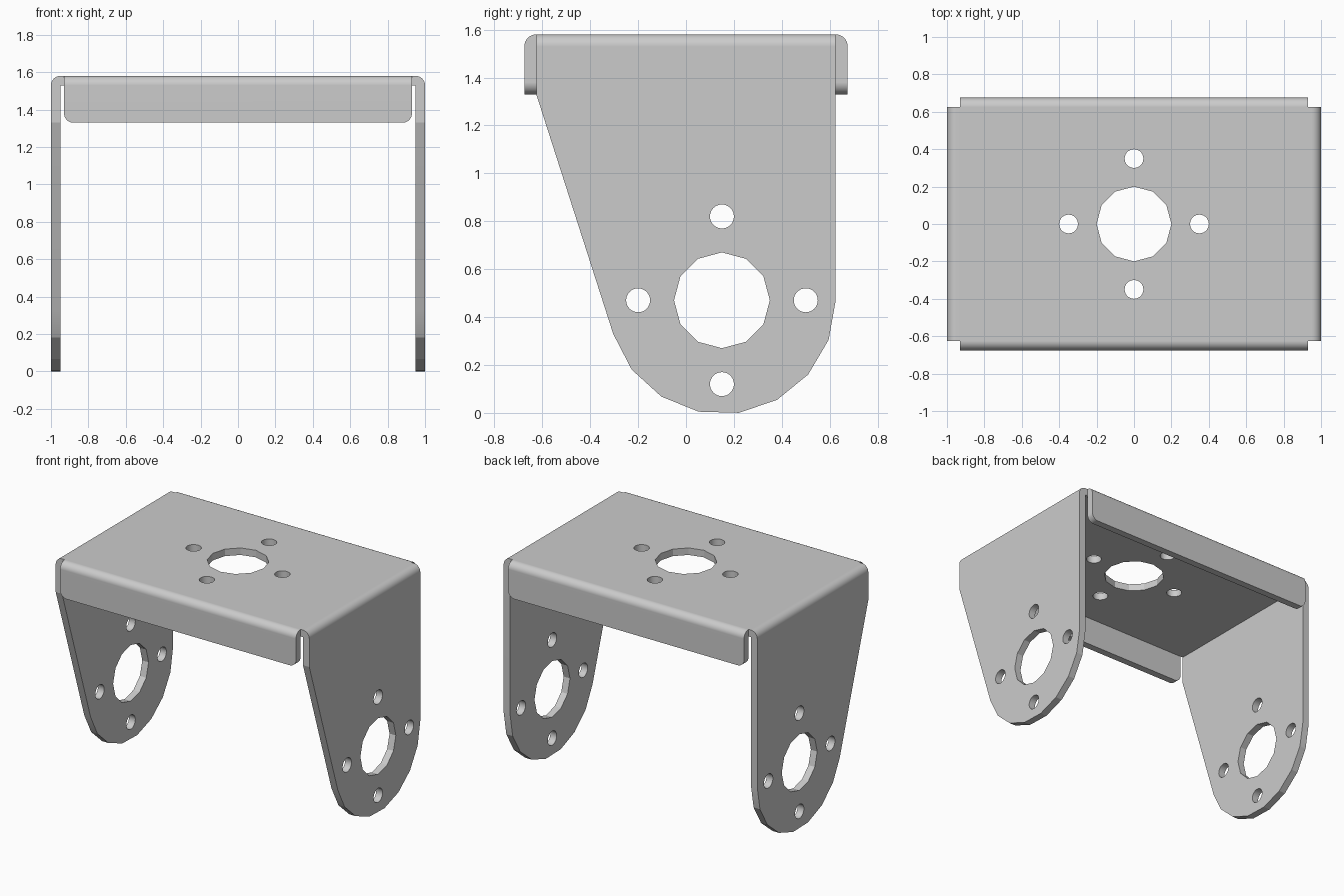
import bpy, bmesh
from math import sin, cos, radians
from mathutils import Vector

default = bpy.data.objects.get("Cube")
if default:
    bpy.data.objects.remove(default, do_unlink=True)

HEIGHT = 1.58
THICK = 0.05
HALF_Y = 0.625
LOBE_Y, LOBE_Z, LOBE_R = 0.15, 0.47, 0.475

steel = bpy.data.materials.new("grey_steel")
steel.use_nodes = True
GREY = (0.6, 0.6, 0.6, 1)
steel.diffuse_color = GREY
steel.node_tree.nodes["Principled BSDF"].inputs["Base Color"].default_value = GREY


def arc(cx, cy, r, start, end, steps):
    angles = [radians(start + (end - start) * i / steps) for i in range(steps + 1)]
    return [(cx + r * cos(a), cy + r * sin(a)) for a in angles]


def prism(name, outline, axis, low, high):
    """Extrude a 2D outline along one world axis."""
    place = {"x": lambda a, b, t: (t, a, b),
             "y": lambda a, b, t: (a, t, b),
             "z": lambda a, b, t: (a, b, t)}[axis]
    bm = bmesh.new()
    face = bm.faces.new([bm.verts.new(place(a, b, low)) for a, b in outline])
    extruded = bmesh.ops.extrude_face_region(bm, geom=[face], use_keep_orig=True)
    verts = [g for g in extruded["geom"] if isinstance(g, bmesh.types.BMVert)]
    bmesh.ops.translate(bm, verts=verts, vec=Vector(place(0, 0, high - low)))
    bmesh.ops.recalc_face_normals(bm, faces=bm.faces)
    mesh = bpy.data.meshes.new(name)
    bm.to_mesh(mesh)
    bm.free()
    mesh.materials.append(steel)
    obj = bpy.data.objects.new(name, mesh)
    bpy.context.collection.objects.link(obj)
    return obj


def combine(target, tool, operation):
    """Apply a boolean and discard the tool."""
    mod = target.modifiers.new("shape", "BOOLEAN")
    mod.operation = operation
    mod.solver = "EXACT"
    mod.object = tool
    bpy.context.view_layer.objects.active = target
    bpy.ops.object.modifier_apply(modifier=mod.name)
    bpy.data.objects.remove(tool, do_unlink=True)


def folded_profile(half, bottom):
    """Upside-down U of sheet metal with rounded outer bends."""
    bend = half - THICK
    crown = HEIGHT - THICK
    return ([(half, bottom)] + arc(bend, crown, THICK, 0, 90, 8)
            + arc(-bend, crown, THICK, 90, 180, 8)
            + [(-half, bottom), (-bend, bottom), (-bend, crown),
               (bend, crown), (bend, bottom)])


def drill(target, axis, cx, cy, low, high):
    """Faceted centre hole ringed by four round bolt holes."""
    def hole(x, y, r, sides):
        outline = arc(x, y, r, 0, 360, sides)[:-1]
        combine(target, prism("hole", outline, axis, low, high), "DIFFERENCE")
    hole(cx, cy, 0.2, 12)
    for dx, dy in ((1, 0), (0, 1), (-1, 0), (0, -1)):
        hole(cx + 0.35 * dx, cy + 0.35 * dy, 0.05, 32)


# Top plate and side legs, trimmed to the tapered lobe outline
bracket = prism("bracket", folded_profile(1.0, -0.1), "y", -0.8, 0.8)
leg_outline = ([(HALF_Y, 1.8), (-HALF_Y, 1.8), (-HALF_Y, 1.33)]
               + arc(LOBE_Y, LOBE_Z, LOBE_R, -162.8, 0, 8))
combine(bracket, prism("leg_trim", leg_outline, "x", -1.2, 1.2), "INTERSECT")

# Front and back flanges with rounded lower corners
flanges = prism("flanges", folded_profile(HALF_Y + THICK, 1.2), "x", -1.1, 1.1)
flange_outline = ([(0.93, 1.8), (-0.93, 1.8)]
                  + arc(-0.88, 1.38, 0.05, 180, 270, 8)
                  + arc(0.88, 1.38, 0.05, 270, 360, 8))
combine(flanges, prism("flange_trim", flange_outline, "y", -1, 1), "INTERSECT")
combine(bracket, flanges, "UNION")

# Mounting holes through the top and both legs
drill(bracket, "z", 0, 0, 1.4, 1.7)
drill(bracket, "x", LOBE_Y, LOBE_Z, -1.2, 1.2)

# Smooth bends and bolt holes, crisp facets elsewhere
bpy.ops.object.select_all(action="DESELECT")
bracket.select_set(True)
bpy.context.view_layer.objects.active = bracket
bpy.ops.object.shade_smooth_by_angle(angle=radians(15))
normals = bracket.modifiers.new("flat_panels", "WEIGHTED_NORMAL")
normals.keep_sharp = True
